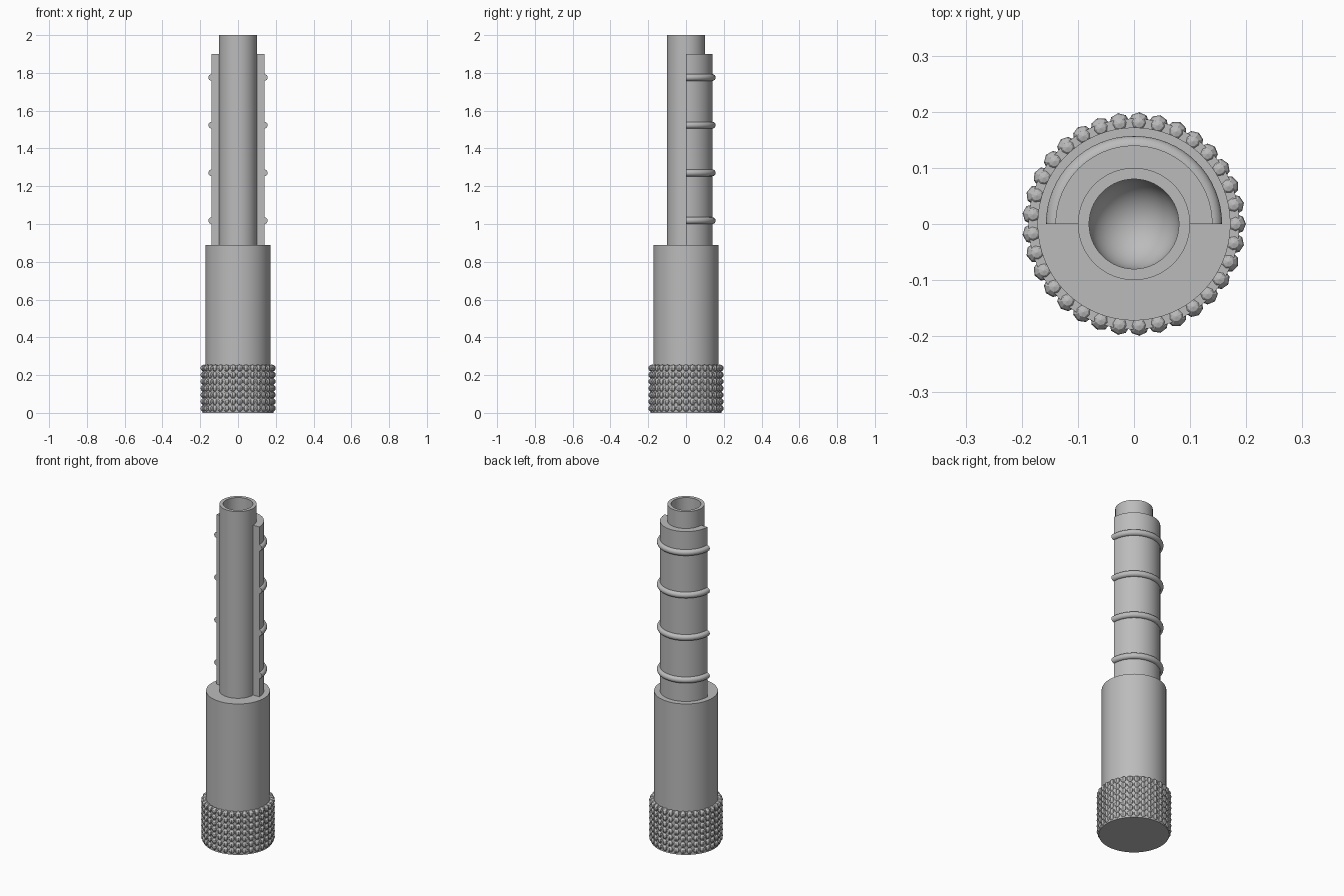
import bpy, bmesh, math
from mathutils import Matrix, Vector

cube = bpy.data.objects.get("Cube")
if cube:
    bpy.data.objects.remove(cube, do_unlink=True)

grey = bpy.data.materials.new("plain grey")
grey.use_nodes = True
GREY = (0.5, 0.5, 0.5, 1)
grey.diffuse_color = GREY
grey.node_tree.nodes["Principled BSDF"].inputs["Base Color"].default_value = GREY


def finish(name, bm, smooth=True):
    bmesh.ops.remove_doubles(bm, verts=bm.verts, dist=1e-5)
    bmesh.ops.recalc_face_normals(bm, faces=bm.faces)
    mesh = bpy.data.meshes.new(name)
    bm.to_mesh(mesh)
    bm.free()
    mesh.materials.append(grey)
    obj = bpy.data.objects.new(name, mesh)
    bpy.context.collection.objects.link(obj)
    if smooth:
        bpy.ops.object.select_all(action="DESELECT")
        obj.select_set(True)
        bpy.context.view_layer.objects.active = obj
        bpy.ops.object.shade_smooth_by_angle(angle=math.radians(35))
    return obj


def lathe(name, profile, angle=math.tau, steps=64, closed=False):
    """Turn an (r, z) profile about z from +x; part turns get end caps."""
    bm = bmesh.new()
    verts = [bm.verts.new((r, 0, z)) for r, z in profile]
    pairs = list(zip(verts, verts[1:] + verts[:1]))
    edges = [bm.edges.new(p) for p in (pairs if closed else pairs[:-1])]
    turned = bmesh.ops.spin(bm, geom=verts + edges, axis=(0, 0, 1),
                            cent=(0, 0, 0), angle=angle, steps=steps)
    if angle < math.tau:
        last = [g for g in turned["geom_last"] if isinstance(g, bmesh.types.BMVert)]
        bm.faces.new(verts)
        bm.faces.new(last)
    return finish(name, bm)


# Grip body and the knurled base it stands on
lathe("grip_body", [(0, 0.2), (0.172, 0.2), (0.172, 0.89), (0, 0.89)])
lathe("base_drum", [(0, 0), (0.188, 0), (0.188, 0.25), (0, 0.25)])

# Open tube with a round inner bottom
bowl = [(0.08 * math.cos(a), 1 - 0.08 * math.sin(a))
        for a in [i * math.pi / 24 for i in range(12)]]
lathe("inner_tube", [(0, 0.85), (0.1, 0.85), (0.1, 2), (0.08, 2)] + bowl + [(0, 0.92)])

# Half sleeve wrapped round the back of the tube
lathe("half_sleeve", [(0.1, 0.88), (0.14, 0.88), (0.14, 1.9), (0.1, 1.9)],
      math.pi, 32, True)

# Half rings on the sleeve
for i in range(4):
    z = 1.018 + 0.2525 * i
    section = [(0.139 + 0.018 * math.cos(a), z + 0.018 * math.sin(a))
               for a in [j * math.tau / 16 for j in range(16)]]
    lathe(f"sleeve_ring_{i + 1}", section, math.pi, 32, True)

# Knurl studs: rows of small faceted balls round the base
COLUMNS, ROWS = 33, 7
bm = bmesh.new()
for row in range(ROWS):
    for col in range(COLUMNS):
        place = (Matrix.Rotation(col * math.tau / COLUMNS, 4, "Z")
                 @ Matrix.Translation(Vector((0.181, 0, 0.024 + 0.0355 * row))))
        bmesh.ops.create_uvsphere(bm, u_segments=8, v_segments=6,
                                  radius=0.0185, matrix=place)
finish("knurl_studs", bm, smooth=False)
